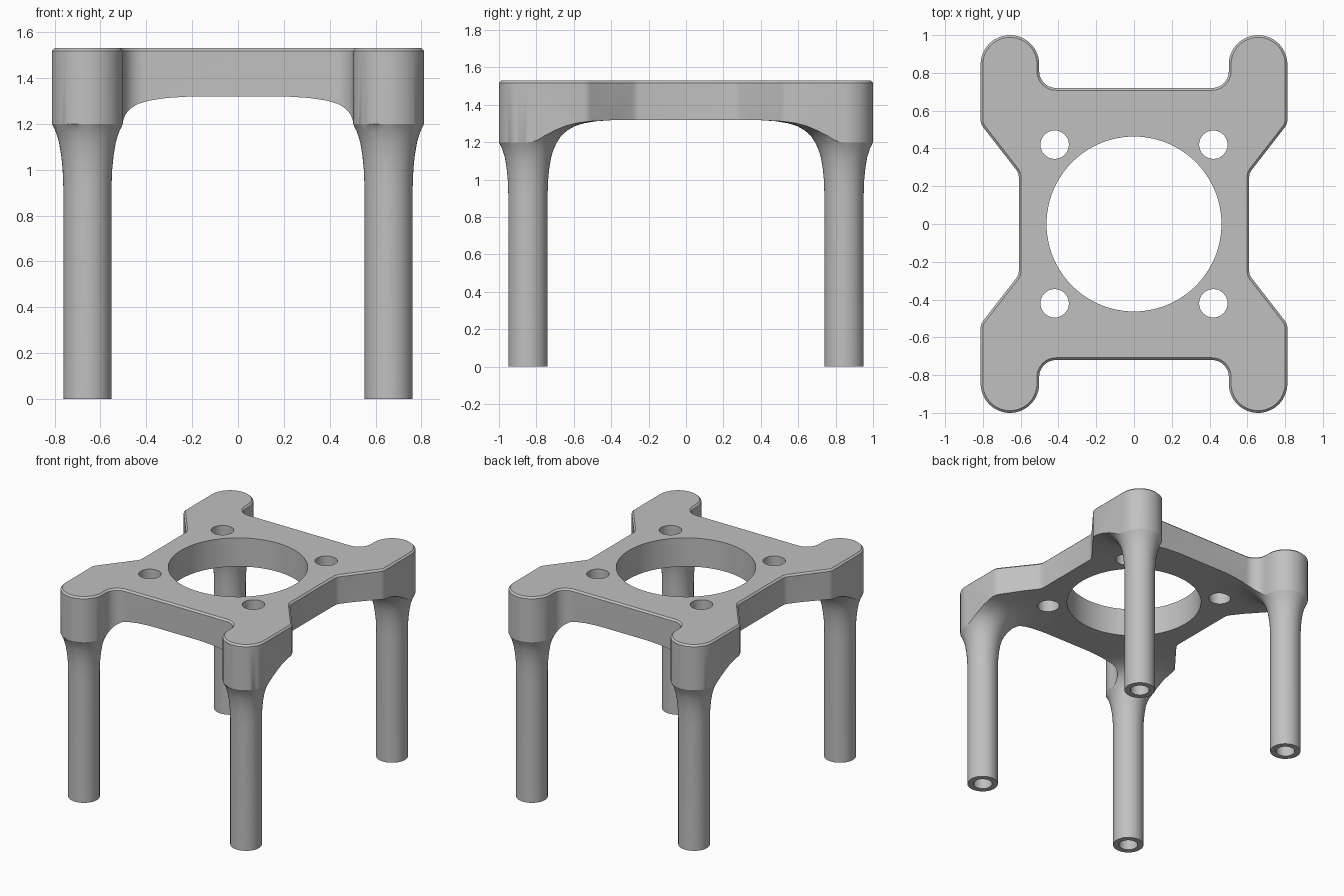
import bpy, bmesh
from math import sin, cos, pi, radians
from mathutils import Matrix, Vector

if "Cube" in bpy.data.objects:
    bpy.data.objects.remove(bpy.data.objects["Cube"])

TOP, UNDERSIDE = 1.53, 1.32
LEG_X, LEG_Y, LEG_R, END_R = 0.657, 0.845, 0.105, 0.155
CORNERS = [(x, y) for x in (-1, 1) for y in (-1, 1)]

metal = bpy.data.materials.new("light grey")
metal.use_nodes = True
grey = (0.53, 0.53, 0.53, 1)
metal.diffuse_color = grey
metal.node_tree.nodes["Principled BSDF"].inputs["Base Color"].default_value = grey


def finish(name, bm):
    bmesh.ops.recalc_face_normals(bm, faces=bm.faces)
    mesh = bpy.data.meshes.new(name)
    bm.to_mesh(mesh)
    bm.free()
    mesh.materials.append(metal)
    obj = bpy.data.objects.new(name, mesh)
    bpy.context.scene.collection.objects.link(obj)
    return obj


def arc(cx, cy, r, start, end, steps):
    angles = [radians(start + (end - start) * i / steps) for i in range(steps + 1)]
    return [(cx + r * cos(a), cy + r * sin(a)) for a in angles]


def lathe(bm, profile, centre, steps=64):
    verts = [bm.verts.new((r, 0, z)) for r, z in profile]
    edges = [bm.edges.new(pair) for pair in zip(verts, verts[1:])]
    spun = bmesh.ops.spin(bm, geom=verts + edges, axis=(0, 0, 1), cent=(0, 0, 0),
                          angle=2 * pi, steps=steps, use_merge=True)
    fresh = [v for v in bm.verts if not v.tag]
    bmesh.ops.translate(bm, verts=fresh, vec=(centre[0], centre[1], 0))
    bmesh.ops.remove_doubles(bm, verts=fresh, dist=1e-5)
    for v in bm.verts:
        v.tag = True


def boolean(obj, other, operation):
    mod = obj.modifiers.new(operation.lower(), "BOOLEAN")
    mod.operation, mod.object, mod.solver = operation, other, "EXACT"
    other.hide_render = True
    graph = bpy.context.evaluated_depsgraph_get()
    mesh = bpy.data.meshes.new_from_object(obj.evaluated_get(graph))
    obj.modifiers.clear()
    obj.data = mesh
    bpy.data.objects.remove(other)


# Four hollow legs, each flaring out into the underside of the plate
leg_profile = [(0, 0.5), (0.065, 0.5), (0.065, 0), (LEG_R, 0), (LEG_R, 0.92),
               (0.108, 1.0), (0.114, 1.06), (0.124, 1.12), (0.138, 1.165),
               (END_R, 1.2), (0.178, 1.235), (0.21, 1.263), (0.25, 1.286),
               (0.3, 1.302), (0.37, 1.313), (0.46, 1.319), (0.55, 1.323),
               (0.55, 1.42), (0, 1.42)]
bm = bmesh.new()
for sx, sy in CORNERS:
    lathe(bm, leg_profile, (sx * LEG_X, sy * LEG_Y))
frame = finish("stand_frame", bm)

# Slab giving the plate its thickness
bm = bmesh.new()
bmesh.ops.create_cube(bm, size=1, matrix=Matrix.Translation((0, 0, UNDERSIDE + 0.25))
                      @ Matrix.Diagonal((3, 3, 0.5, 1)))
boolean(frame, finish("plate_slab", bm), "UNION")

# Outline of the plate: one quarter, mirrored round, with a chamfered top edge
quarter = [(0.61, 0.25), (0.613, 0.268), (0.622, 0.285), (0.797, 0.51), (0.807, 0.525)]
quarter += [(LEG_X + END_R, 0.545)]
quarter += arc(LEG_X, LEG_Y, END_R, 0, 180, 32)
quarter += arc(LEG_X - END_R - 0.09, 0.81, 0.09, 0, -90, 12)
outline = []
for sx, sy in ((1, 1), (-1, 1), (-1, -1), (1, -1)):
    side = quarter if sx * sy > 0 else quarter[::-1]
    outline += [(sx * x, sy * y) for x, y in side]
bm = bmesh.new()
base = bm.faces.new([bm.verts.new((x, y, -0.1)) for x, y in outline])
lifted = bmesh.ops.extrude_face_region(bm, geom=[base], use_keep_orig=True)["geom"]
bmesh.ops.translate(bm, vec=Vector((0, 0, TOP + 0.1)),
                    verts=[g for g in lifted if isinstance(g, bmesh.types.BMVert)])
rim = [e for e in bm.edges if all(v.co.z > 1 for v in e.verts)]
bmesh.ops.bevel(bm, geom=rim, offset=0.012, segments=1, affect="EDGES")
boolean(frame, finish("plate_outline", bm), "INTERSECT")

# Large central opening and four bolt holes
bm = bmesh.new()
for x, y, r in [(0, 0, 0.463)] + [(sx * 0.42, sy * 0.42, 0.075) for sx, sy in CORNERS]:
    lathe(bm, [(0, 1), (r, 1), (r, 2), (0, 2)], (x, y), 96)
boolean(frame, finish("hole_cutter", bm), "DIFFERENCE")

# Smooth shading with crisp edges
bpy.ops.object.select_all(action="DESELECT")
frame.select_set(True)
bpy.context.view_layer.objects.active = frame
bpy.ops.object.shade_smooth_by_angle(angle=radians(25))
